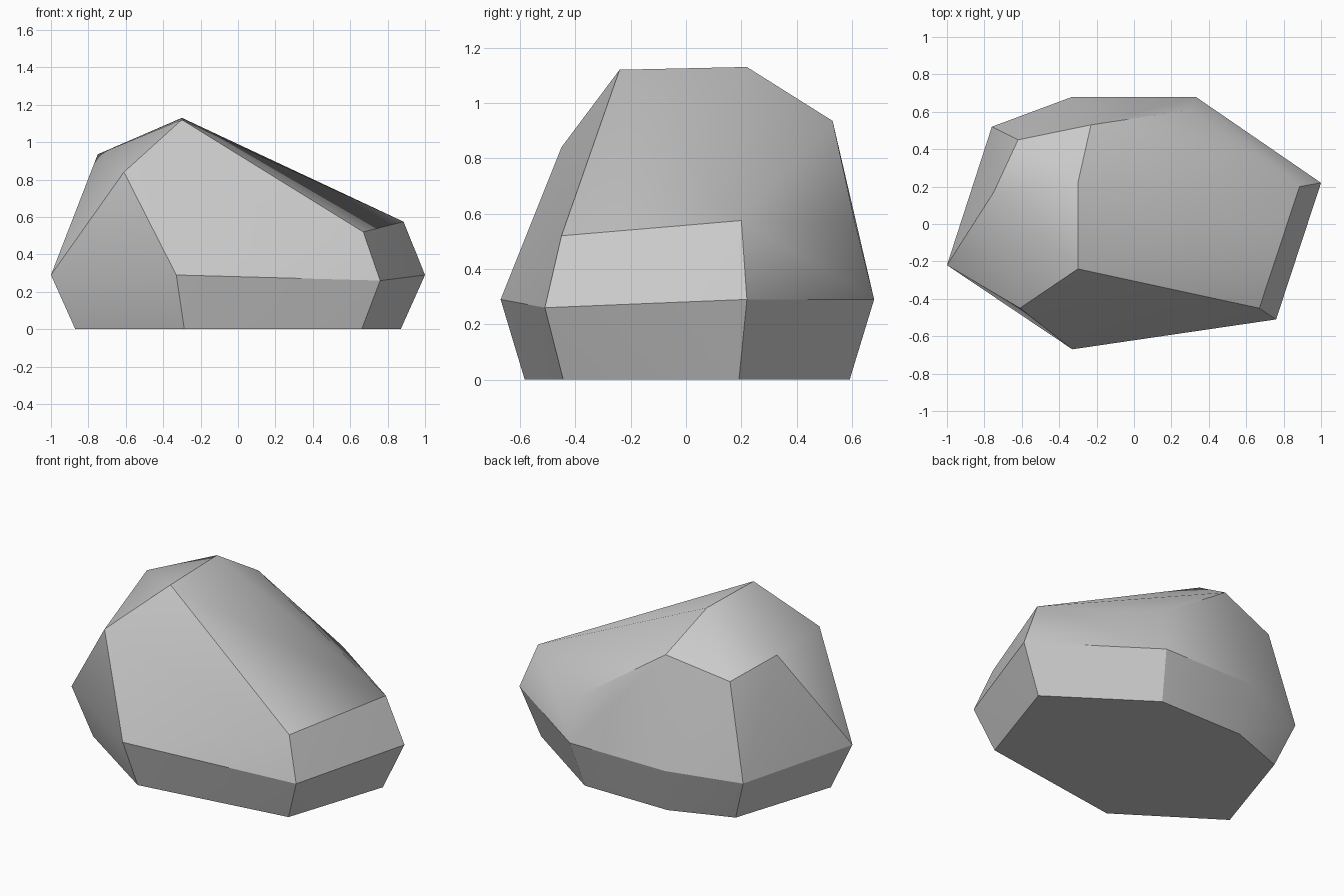
import bpy, bmesh, math
from mathutils import Vector

cube = bpy.data.objects.get("Cube")
if cube:
    bpy.data.objects.remove(cube, do_unlink=True)

# Widest ring of the boulder, counter-clockwise from the left-hand tip
waist = [(-1, -.22, .29), (-.33, -.67, .29), (.76, -.51, .26), (1, .22, .29),
         (.33, .68, .29), (-.33, .68, .29), (-.76, .52, .265)]
# Base is the same ring drawn in and set on the ground
base = [(x * .87, y * .87, 0) for x, y, z in waist]
# Sloping upper ring and the two ends of the summit ridge
crown = [(-.61, -.45, .84), (.67, -.45, .52), (.885, .2, .575), (.3, .61, .57),
         (-.23, .53, .935), (-.62, .45, .84), (-.75, .17, .935)]
ridge = [(-.3, -.24, 1.12), (-.3, .22, 1.13)]

# Chiselled body wrapped around the rings
bm = bmesh.new()
for p in base + waist + crown + ridge:
    bm.verts.new(p)
bmesh.ops.convex_hull(bm, input=bm.verts[:])
bmesh.ops.dissolve_limit(bm, angle_limit=math.radians(1.5),
                         verts=bm.verts[:], edges=bm.edges[:])
bmesh.ops.recalc_face_normals(bm, faces=bm.faces[:])

# Crisp creases, except across the rounded back shoulder
shoulder = [Vector(p) for p in (waist[4], crown[2], crown[3], ridge[1])]


def on_shoulder(v):
    return any((v.co - p).length < .01 for p in shoulder)


for f in bm.faces:
    f.smooth = True
for e in bm.edges:
    soft = e.calc_face_angle(0) < math.radians(30)
    e.smooth = soft or all(on_shoulder(v) for v in e.verts)

mesh = bpy.data.meshes.new("boulder")
bm.to_mesh(mesh)
bm.free()
boulder = bpy.data.objects.new("boulder", mesh)
bpy.context.collection.objects.link(boulder)

# Plain stone colour
stone = bpy.data.materials.new("stone_grey")
stone.use_nodes = True
colour = (.6, .6, .6, 1)
stone.diffuse_color = colour
stone.node_tree.nodes["Principled BSDF"].inputs["Base Color"].default_value = colour
mesh.materials.append(stone)
